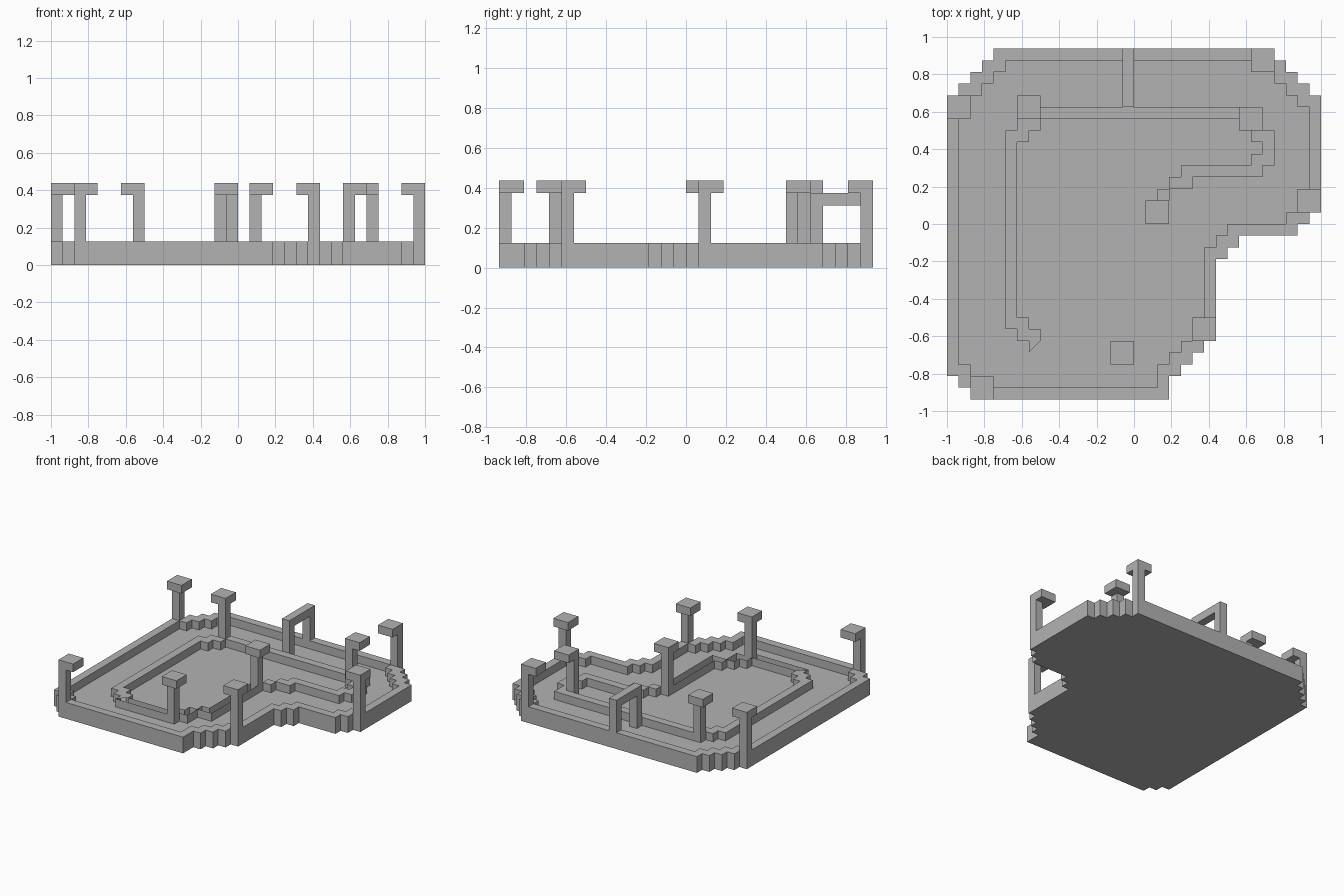
import bpy

UNIT = 1 / 16  # size of one block

cube = bpy.data.objects.get("Cube")
if cube:
    bpy.data.objects.remove(cube, do_unlink=True)

stone = bpy.data.materials.new("stone_grey")
stone.use_nodes = True
colour = (0.45, 0.45, 0.45, 1)
stone.diffuse_color = colour
stone.node_tree.nodes["Principled BSDF"].inputs["Base Color"].default_value = colour


def walk(start, runs):
    """Closed outline from runs that alternate along x and along y."""
    point, points = list(start), []
    for i, run in enumerate(runs):
        points.append(tuple(point))
        point[i % 2] += run
    return points


def slab(name, outlines, bottom, top):
    """Solid slab from a flat outline and optional hole, in blocks."""
    curve = bpy.data.curves.new(name, "CURVE")
    curve.dimensions = "2D"
    curve.fill_mode = "BOTH"
    curve.extrude = (top - bottom) / 2 * UNIT
    for outline in outlines:
        spline = curve.splines.new("POLY")
        spline.points.add(len(outline) - 1)
        for target, (x, y) in zip(spline.points, outline):
            target.co = (x * UNIT, y * UNIT, 0, 1)
        spline.use_cyclic_u = True
    helper = bpy.data.objects.new(name + "_curve", curve)
    bpy.context.collection.objects.link(helper)
    bpy.context.view_layer.update()
    graph = bpy.context.evaluated_depsgraph_get()
    mesh = bpy.data.meshes.new_from_object(helper.evaluated_get(graph))
    bpy.data.objects.remove(helper, do_unlink=True)
    bpy.data.curves.remove(curve)
    mesh.materials.clear()
    mesh.materials.append(stone)
    for face in mesh.polygons:
        face.use_smooth = False
        face.material_index = 0
    obj = bpy.data.objects.new(name, mesh)
    obj.location.z = (bottom + top) / 2 * UNIT
    bpy.context.collection.objects.link(obj)


def block(name, low, high):
    """Box between two corners given in blocks."""
    bpy.ops.mesh.primitive_cube_add(size=1)
    obj = bpy.context.object
    obj.name = name
    for v in obj.data.vertices:
        v.co = [(a if c < 0 else b) * UNIT for c, a, b in zip(v.co, low, high)]
    obj.data.materials.append(stone)


def track_edge(start, top, right, bottom, left):
    """Stepped course outline; both sides of the outer wall share it."""
    out, back = [-1, 1], [-1, -1]
    return walk(start, [top] + out * 4 + [-right] + back * 2 + [-5] + back * 2
                + [-7] + back * 3 + [-1, -2, -bottom] + [1, -1] * 2
                + [left] + [1, 1] * 4)


# Course floor and outer wall
outer = track_edge((-12, 15), 24, 10, 17, 24)
inner = track_edge((-11, 14), 22, 8, 15, 22)
slab("course_floor", [outer], 0, 1)
slab("outer_wall", [outer, inner], 1, 2)

# Low wall around the middle island
island_outer = walk((-9, 10), [20, -2, 1, -3, -1, -1, -6, -1, -1.9, -1, -1.1, -10,
                               -1.9, -2, -1.1, -1, -8] + [1, -1] * 2 + [17] + [1, 1] * 2)
island_inner = walk((-8, 9), [18, -2, 1, -1, -1, -1, -6] + [-1, -1] * 3 + [-9]
                    + [-1, -1] * 3 + [-6] + [1, -1] * 2 + [15] + [1, 1] * 2)
slab("island_wall", [island_outer, island_inner], 1, 2)

# Lamp posts: post cell, then the direction the cap overhangs
lamps = {
    "front_right": (-14, -15, 1, 1),
    "back_right": (-16, 10, 1, -1),
    "back_left": (11, 14, -1, -1),
    "side_left": (15, 1, -1, 1),
    "front_left": (6, -10, -1, 1),
    "island_back_right": (-9, 9, -1, 1),
    "island_back_left": (9, 8, 1, 1),
    "island_middle": (1, 1, 1, -1),
    "island_front": (-2, -11, 1, -1),
}
for name, (x, y, dx, dy) in lamps.items():
    block(name + "_lamp_post", (x, y, 1), (x + 1, y + 1, 6))
    cx, cy = min(x, x + dx), min(y, y + dy)
    block(name + "_lamp_cap", (cx, cy, 6), (cx + 2, cy + 2, 7))

# Start gate across the back straight
for name, y in (("inner", 10), ("outer", 14)):
    block("gate_leg_" + name, (-1, y, 1), (0, y + 1, 5))
block("gate_beam", (-1, 10, 5), (0, 15, 6))
